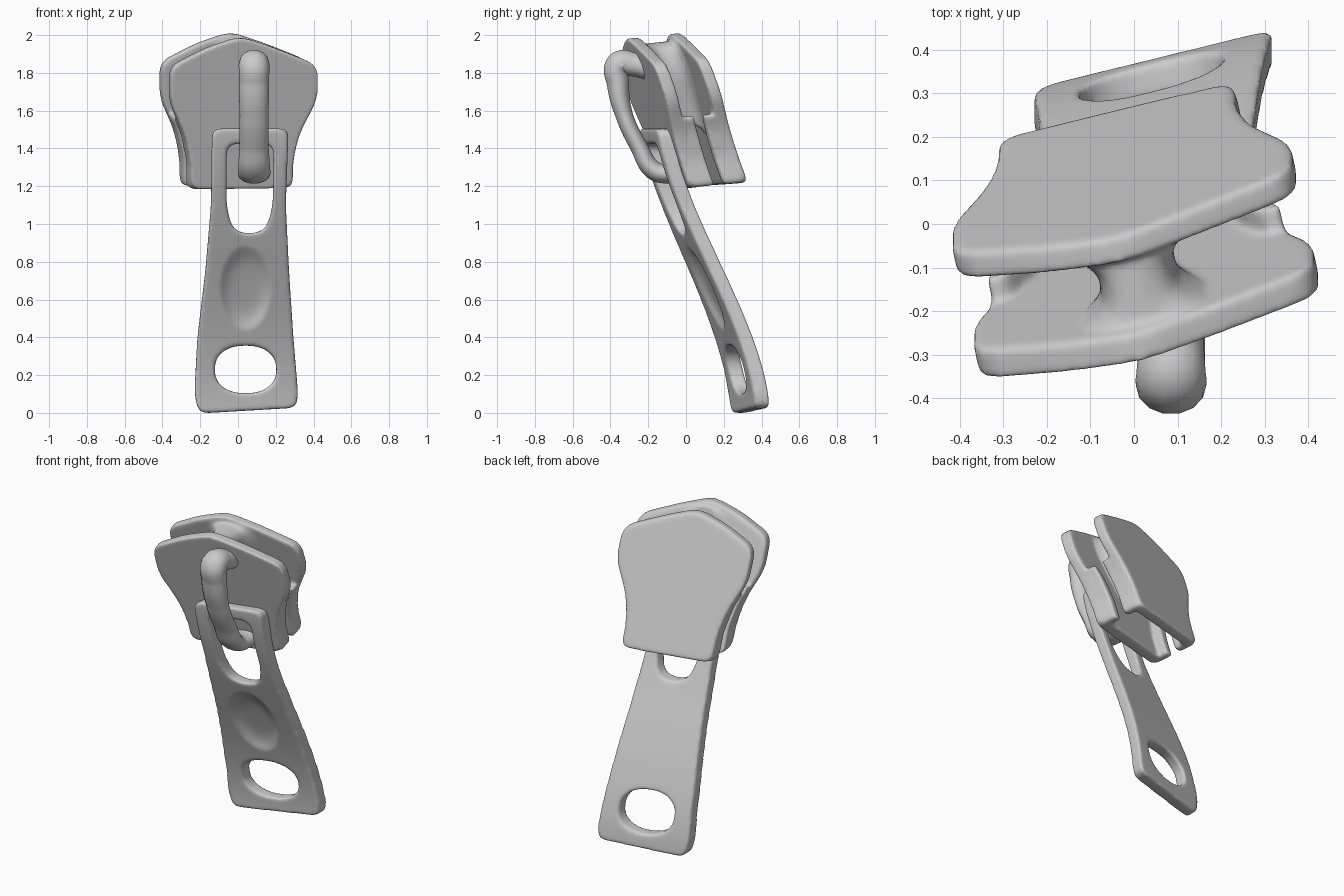
import bpy
import bmesh
from math import hypot, cos, sin, tau
from mathutils import Vector

cube = bpy.data.objects.get("Cube")
if cube:
    bpy.data.objects.remove(cube)

metal = bpy.data.materials.new("grey metal")
metal.use_nodes = True
GREY = (0.6, 0.6, 0.6, 1)
metal.diffuse_color = GREY
metal.node_tree.nodes["Principled BSDF"].inputs["Base Color"].default_value = GREY


def rounded(points, radius, steps=5):
    """Polygon with every corner replaced by a small quadratic arc."""
    pts = [Vector(p) for p in points]
    out = []
    for i, p in enumerate(pts):
        ends = []
        for q in (pts[i - 1], pts[(i + 1) % len(pts)]):
            d = q - p
            ends.append(p + d.normalized() * min(radius, d.length * 0.48))
        for k in range(steps + 1):
            t = k / steps
            out.append(ends[0] * (1 - t) ** 2 + p * 2 * t * (1 - t) + ends[1] * t * t)
    return out


def slab(bm, loops, near, far):
    """Extrude a filled outline (with holes) between two depths into bm."""
    curve = bpy.data.curves.new("outline", "CURVE")
    curve.dimensions = "2D"
    curve.fill_mode = "BOTH"
    curve.extrude = (far - near) / 2
    for loop in loops:
        spline = curve.splines.new("POLY")
        spline.points.add(len(loop) - 1)
        for point, p in zip(spline.points, loop):
            point.co = (p[0], p[1], 0, 1)
        spline.use_cyclic_u = True
    helper = bpy.data.objects.new("outline", curve)
    mesh = helper.to_mesh()
    part = bmesh.new()
    part.from_mesh(mesh)
    helper.to_mesh_clear()
    bpy.data.objects.remove(helper)
    bpy.data.curves.remove(curve)
    bmesh.ops.remove_doubles(part, verts=part.verts, dist=0.0001)
    bmesh.ops.translate(part, verts=part.verts, vec=(0, 0, (near + far) / 2))
    bmesh.ops.recalc_face_normals(part, faces=part.faces)
    temp = bpy.data.meshes.new("part")
    part.to_mesh(temp)
    part.free()
    bm.from_mesh(temp)
    bpy.data.meshes.remove(temp)


def finish(obj):
    obj.data.materials.clear()
    obj.data.materials.append(metal)
    for poly in obj.data.polygons:
        poly.use_smooth = True
        poly.material_index = 0


def fuse(name, bm, place, iterations):
    """Fuse the slabs, soften their edges, then lean them into position."""
    mesh = bpy.data.meshes.new(name)
    bm.to_mesh(mesh)
    bm.free()
    obj = bpy.data.objects.new(name, mesh)
    bpy.context.collection.objects.link(obj)
    remesh = obj.modifiers.new("fuse", "REMESH")
    remesh.mode = "VOXEL"
    remesh.voxel_size = 0.009
    soften = obj.modifiers.new("soften", "SMOOTH")
    soften.factor = 0.5
    soften.iterations = iterations
    bpy.context.view_layer.update()
    graph = bpy.context.evaluated_depsgraph_get()
    obj.data = bpy.data.meshes.new_from_object(obj.evaluated_get(graph))
    obj.modifiers.clear()
    bpy.data.meshes.remove(mesh)
    obj.data.name = name
    for v in obj.data.vertices:
        v.co = place(*v.co)
    # swapping depth and height turns the faces inside out
    bm = bmesh.new()
    bm.from_mesh(obj.data)
    bmesh.ops.recalc_face_normals(bm, faces=bm.faces)
    bm.to_mesh(obj.data)
    bm.free()
    finish(obj)


# Slider body: two shield plates with curled lower flanges
shield = rounded([(-0.25, 1.18), (-0.25, 1.33), (-0.28, 1.47), (-0.355, 1.64),
                  (-0.355, 1.83), (-0.16, 1.93), (0.02, 1.99), (0.2, 1.93),
                  (0.425, 1.84), (0.425, 1.66), (0.33, 1.48), (0.295, 1.34),
                  (0.295, 1.19)], 0.06)
left_flange = rounded([(-0.25, 1.18), (-0.25, 1.33), (-0.28, 1.47), (-0.32, 1.56),
                       (-0.27, 1.56), (-0.22, 1.47), (-0.19, 1.33), (-0.19, 1.18)], 0.03)
right_flange = rounded([(0.295, 1.19), (0.295, 1.34), (0.33, 1.48), (0.37, 1.56),
                        (0.32, 1.56), (0.27, 1.48), (0.235, 1.34), (0.235, 1.19)], 0.03)

body = bmesh.new()
slab(body, [shield], 0, 0.08)
slab(body, [shield], 0.265, 0.34)
for flange in (left_flange, right_flange):
    slab(body, [flange], 0.03, 0.145)
    slab(body, [flange], 0.2, 0.31)

# Joining post, flaring smoothly into both plates
LAYERS = 14
for k in range(LAYERS):
    near = 0.06 + 0.225 * k / LAYERS
    flare = 0.09 * abs(2 * (k + 0.5) / LAYERS - 1) ** 3
    slab(body, [rounded([(-0.04 - flare, 1.92), (0.03, 1.955), (0.12 + flare, 1.92),
                         (0.13 + flare, 1.78), (0.04, 1.48 - flare),
                         (-0.05 - flare, 1.78)], 0.06)], near, near + 0.02)


def place_body(x, z, depth):
    x -= 0.19 * depth
    z += 0.09 * depth
    lean = -0.335 * (z - 1.97) - 0.1 * depth * (z - 1.22)
    return (x, -0.316 + 0.25 * x + lean + depth, z)


fuse("slider_body", body, place_body, 14)

# Pull tab: flared strip with a window, a thumb dent and an oval eye
strip = rounded([(-0.138, 1.505), (-0.143, 1.1), (-0.173, 0.75), (-0.215, 0.4),
                 (-0.231, 0.1), (-0.208, -0.003), (0.308, 0.027), (0.318, 0.1),
                 (0.293, 0.4), (0.27, 0.75), (0.253, 1.1), (0.268, 1.505)], 0.05)
window = rounded([(-0.06, 1.425), (0.19, 1.425), (0.185, 1.1), (0.15, 0.97), (0.06, 0.945),
                  (-0.03, 0.97), (-0.062, 1.1)], 0.06)
eye = []
for k in range(40):
    c, s = cos(tau * k / 40), sin(tau * k / 40)
    r = (abs(c) ** 2.3 + abs(s) ** 2.3) ** (-1 / 2.3)
    eye.append((0.04 + 0.163 * r * c, 0.23 + 0.126 * r * s))

tab = bmesh.new()
slab(tab, [strip, window, eye], -0.041, 0.041)


def place_tab(x, z, depth):
    reach = hypot((x - 0.04) / 0.14, (z - 0.66) / 0.23)
    if depth < 0 and reach < 1:
        depth += 0.03 * (1 - reach ** 5) ** 2
    bend = (0.335 - 0.267 * (z - 0.05) - 0.182 * (z - 0.05) * (z - 0.5)
            + 0.204 * (z - 0.05) * (z - 0.5) * (z - 1))
    return (x, bend + 0.25 * (x - 0.04) + depth, z)


fuse("pull_tab", tab, place_tab, 12)

# Bail: the bow that holds the pull tab, thick at its upper root
path = [(-0.2, 1.825, 1.2), (-0.28, 1.845, 1.25), (-0.355, 1.845, 1.35), (-0.36, 1.74, 1.15),
        (-0.325, 1.57, 0.9), (-0.25, 1.41, 0.9), (-0.172, 1.285, 1), (-0.1, 1.265, 1),
        (-0.02, 1.28, 1)]
bow = bpy.data.curves.new("bail", "CURVE")
bow.dimensions = "3D"
bow.bevel_depth = 0.052
bow.bevel_resolution = 5
bow.use_fill_caps = True
spline = bow.splines.new("BEZIER")
spline.bezier_points.add(len(path) - 1)
for point, (y, z, radius) in zip(spline.bezier_points, path):
    point.co = (0, y, z)
    point.radius = radius
    point.handle_left_type = point.handle_right_type = "AUTO"
source = bpy.data.objects.new("bail_path", bow)
bail_mesh = bpy.data.meshes.new_from_object(source)
bpy.data.objects.remove(source)
for v in bail_mesh.vertices:
    # keep the bow equally wide although its root is thicker
    rise = min(max((v.co.z - 1.55) / 0.3, 0), 1)
    v.co.x = 0.085 + v.co.x * (1.65 - 0.5 * rise)
bail = bpy.data.objects.new("bail", bail_mesh)
bpy.context.collection.objects.link(bail)
finish(bail)
